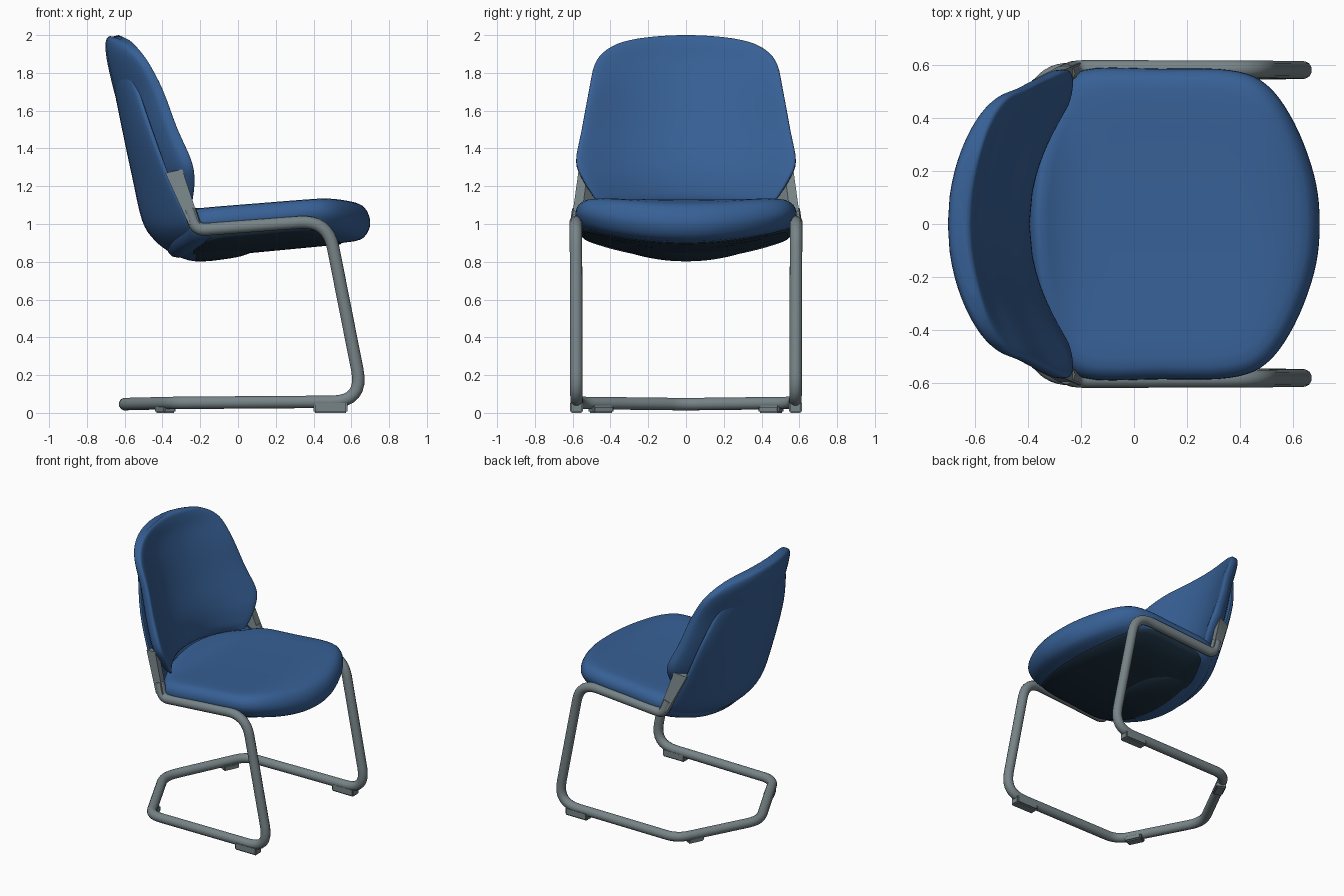
import bpy, bmesh, math
from mathutils import Vector, Matrix

if "Cube" in bpy.data.objects:
    bpy.data.objects.remove(bpy.data.objects["Cube"])


def material(name, rgb):
    m = bpy.data.materials.new(name)
    m.diffuse_color = (*rgb, 1)
    m.use_nodes = True
    m.node_tree.nodes["Principled BSDF"].inputs["Base Color"].default_value = m.diffuse_color
    return m


BLUE = material("blue fabric", (0.038, 0.118, 0.305))
DARK = material("dark underside", (0.013, 0.032, 0.055))
GREY = material("grey metal", (0.185, 0.23, 0.245))


def finish(name, bm, mat, angle=50, dark_x=None):
    if dark_x is not None:
        # Cut the shell where the dark underside begins
        bmesh.ops.bisect_plane(bm, geom=bm.verts[:] + bm.edges[:] + bm.faces[:],
                               plane_co=(dark_x, 0, 0), plane_no=(1, 0, 0))
        for f in bm.faces:
            c = f.calc_center_median()
            f.material_index = int(c.x > dark_x and c.z < .98)
    bmesh.ops.recalc_face_normals(bm, faces=bm.faces[:])
    me = bpy.data.meshes.new(name)
    bm.to_mesh(me)
    bm.free()
    ob = bpy.data.objects.new(name, me)
    bpy.context.collection.objects.link(ob)
    me.materials.append(mat)
    if dark_x is not None:
        me.materials.append(DARK)
    smooth(ob, angle)
    return ob


def smooth(ob, angle):
    bpy.ops.object.select_all(action='DESELECT')
    ob.select_set(True)
    bpy.context.view_layer.objects.active = ob
    if ob.type == 'CURVE':
        bpy.ops.object.convert(target='MESH')
    bpy.ops.object.shade_smooth_by_angle(angle=math.radians(angle))


def spline(pts, steps, closed=False):
    """Catmull-Rom resampling of points of any dimension."""
    n, out = len(pts), []
    get = (lambda i: pts[i % n]) if closed else (lambda i: pts[max(0, min(n - 1, i))])
    for i in range(n if closed else n - 1):
        for k in range(steps):
            t = k / steps
            out.append(tuple(
                0.5 * (2 * b + (c - a) * t + (2 * a - 5 * b + 4 * c - d) * t * t
                       + (3 * b - a - 3 * c + d) * t ** 3)
                for a, b, c, d in zip(get(i - 1), get(i), get(i + 1), get(i + 2))))
    if not closed:
        out.append(tuple(pts[-1]))
    return out


def loft(name, rings, mat, dark_x=None):
    bm = bmesh.new()
    vs = [[bm.verts.new(p) for p in r] for r in rings]
    n = len(vs[0])
    for a, b in zip(vs, vs[1:]):
        for i in range(n):
            j = (i + 1) % n
            bm.faces.new((a[i], a[j], b[j], b[i]))
    bm.faces.new(vs[0])
    bm.faces.new(vs[-1])
    return finish(name, bm, mat, 50, dark_x)


def curved_pad(name, sections, mat, box=.62, dark_x=None):
    """Sections: x, z, half width, half thickness, bend of the sides in x and z."""
    secs = spline(sections, 4)
    rings = []
    for i, (x, z, w, t, bx, bz) in enumerate(secs):
        p, q = secs[max(0, i - 1)], secs[min(len(secs) - 1, i + 1)]
        tan = Vector((q[0] - p[0], 0, q[1] - p[1])).normalized()
        nor = Vector((-tan.z, 0, tan.x))
        ring = []
        for k in range(64):
            a = 2 * math.pi * k / 64
            c, s = math.cos(a), math.sin(a)
            u = math.copysign(abs(c) ** box, c)
            v = math.copysign(abs(s) ** 0.55, s)
            ring.append(Vector((x + bx * u * u, w * u, z + bz * u * u)) + nor * t * v)
        rings.append(ring)
    return loft(name, rings, mat, dark_x)


# Backrest cushion
curved_pad("back_cushion", [
    (-.655, 1.998, .27, .022, .05, -.02),
    (-.654, 1.985, .36, .040, .08, -.03),
    (-.652, 1.94, .435, .050, .115, -.03),
    (-.637, 1.85, .485, .053, .15, -.01),
    (-.596, 1.70, .515, .058, .180, 0),
    (-.538, 1.50, .552, .063, .195, 0),
    (-.485, 1.33, .582, .068, .215, 0),
    (-.462, 1.23, .545, .066, .210, 0),
    (-.445, 1.13, .48, .050, .19, 0),
    (-.435, 1.09, .44, .015, .18, 0)], BLUE)

# Rear shell, sweeping down and under the seat
curved_pad("back_shell", [
    (-.655, 1.82, .36, .008, .09, -.06),
    (-.645, 1.79, .40, .025, .10, -.05),
    (-.583, 1.50, .49, .030, .120, 0),
    (-.530, 1.25, .53, .030, .160, 0),
    (-.480, 1.03, .555, .030, .21, .02),
    (-.420, .935, .555, .030, .20, .05),
    (-.330, .868, .52, .030, .12, .10),
    (-.220, .832, .44, .030, .03, .09),
    (-.050, .842, .28, .025, 0, .03),
    (.050, .862, .20, .020, 0, .02),
    (.080, .880, .18, .006, 0, .02)], BLUE, .8, -.225)

# Seat cushion: outline rings scaled along an edge profile
half = [(.68, .18), (.605, .38), (.5, .525), (.36, .58), (.1, .585),
        (-.19, .58), (-.29, .48), (-.37, .28)]
outline = spline([(.7, 0)] + half + [(-.4, 0)] + [(x, -y) for x, y in half[::-1]], 5, True)


def seat_top(x, y):
    z = 1.106 + .08 * x - .012 * (1 - (y / .58) ** 2)
    if x > .42:
        z -= .7 * (x - .42) ** 2
    if x < -.2:
        z += 3 * (x + .2) ** 2
    return z


def seat_bottom(x, y):
    return .847 + .095 * x + .1 * (y / .58) ** 2


rings = []
for s, t in spline([(.02, -1), (.3, -1), (.6, -1), (.85, -.97), (.94, -.8), (.985, -.4),
                    (1, 0), (.987, .45), (.945, .82), (.86, .98), (.6, 1), (.3, 1), (.02, 1)], 2):
    ring = []
    for ox, oy in outline:
        x, y = .15 + (ox - .15) * s, oy * s
        hi, lo = seat_top(x, y), seat_bottom(x, y)
        ring.append((x, y, (hi + lo) / 2 + t * (hi - lo) / 2))
    rings.append(ring)
loft("seat_cushion", rings, BLUE)

# Dark pan covering the underside of the seat
rings = []
for s, dz in [(.02, -.007), (.25, -.007), (.5, -.007), (.75, -.007), (.96, -.006),
              (.99, .004), (1, .04), (.9, .04)]:
    ring = []
    for ox, oy in outline:
        x, y = .14 + (ox - .15) * .76 * s, oy * .955 * s
        ring.append((x, y, seat_bottom(x, y) + dz))
    rings.append(ring)
loft("seat_pan", rings, DARK)


# Tube frame: one continuous bent tube with filleted corners
def fillet(pts, radii):
    pts = [Vector(p) for p in pts]
    out = [pts[0]]
    for a, b, c, r in zip(pts, pts[1:], pts[2:], radii):
        p, q = b + (a - b).normalized() * r, b + (c - b).normalized() * r
        out += [p * (1 - t) ** 2 + b * 2 * t * (1 - t) + q * t * t
                for t in [k / 8 for k in range(9)]]
    return out + [pts[-1]]


side = [(-.255, .57, 1.075), (-.22, .585, .968), (.475, .583, 1.02), (.665, .58, .06),
        (-.33, .575, .053)]
radii = [.05, .15, .17, .09]
path = fillet(side + [(-.62, 0, .046)] + [(x, -y, z) for x, y, z in side[::-1]],
              radii + [.1] + radii[::-1])
cu = bpy.data.curves.new("tube_path", 'CURVE')
cu.dimensions = '3D'
cu.bevel_depth = .034
cu.bevel_resolution = 4
cu.use_fill_caps = True
sp = cu.splines.new('POLY')
sp.points.add(len(path) - 1)
for pt, co in zip(sp.points, path):
    pt.co = (*co, 1)
tube = bpy.data.objects.new("tube_frame", cu)
bpy.context.collection.objects.link(tube)
cu.materials.append(GREY)
smooth(tube, 50)


def box(name, center, size, turn, mat):
    bm = bmesh.new()
    bmesh.ops.create_cube(bm, size=1, matrix=Matrix.Translation(center)
                          @ Matrix.Rotation(turn, 4, 'Z') @ Matrix.Diagonal((*size, 1)))
    bmesh.ops.bevel(bm, geom=bm.edges[:], offset=.008, segments=2, affect='EDGES')
    return finish(name, bm, mat, 30)


for s, label in ((1, "left"), (-1, "right")):
    # Flattened bracket joining tube and backrest
    bm = bmesh.new()
    for x, y, z in [(-.262, .605, 1.0), (-.195, .61, .985), (-.255, .56, .99), (-.2, .56, .985),
                    (-.385, .542, 1.27), (-.295, .568, 1.29), (-.385, .5, 1.27), (-.3, .52, 1.29),
                    (-.31, .48, 1.14)]:
        bm.verts.new((x, s * y, z))
    bmesh.ops.convex_hull(bm, input=bm.verts[:])
    finish(label + "_bracket", bm, GREY, 30)
    # Floor glides
    box(label + "_front_glide", (.49, s * .58, .03), (.18, .07, .06), 0, GREY)
    box(label + "_rear_glide", (-.385, s * .45, .02), (.07, .12, .04), -s * .45, GREY)
